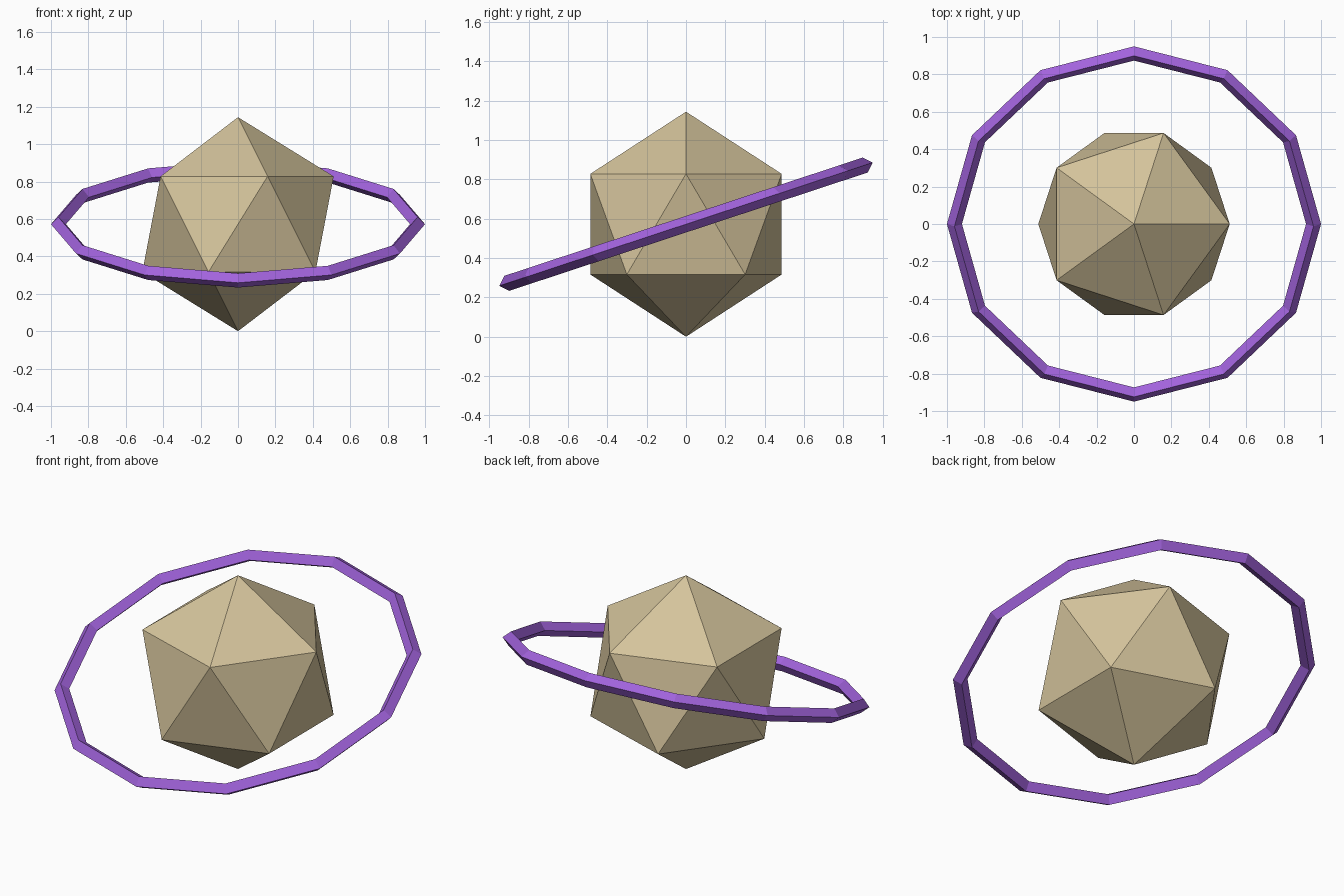
import bpy
import math

cube = bpy.data.objects.get("Cube")
if cube:
    bpy.data.objects.remove(cube, do_unlink=True)

RADIUS = 0.572
TILT = math.atan(0.33)


def make_material(name, rgb):
    mat = bpy.data.materials.new(name)
    mat.use_nodes = True
    colour = (*rgb, 1.0)
    mat.diffuse_color = colour
    mat.node_tree.nodes["Principled BSDF"].inputs["Base Color"].default_value = colour
    return mat


def finish(name, mat):
    obj = bpy.context.object
    obj.name = name
    obj.data.name = name
    obj.data.materials.append(mat)
    bpy.ops.object.shade_flat()
    return obj


sand = make_material("sand", (0.66, 0.55, 0.33))
purple = make_material("purple", (0.36, 0.125, 0.72))

# Faceted planet body
bpy.ops.mesh.primitive_ico_sphere_add(subdivisions=1, radius=RADIUS,
                                      location=(0, 0, RADIUS))
finish("planet", sand)

# Tilted twelve-sided ring with a diamond cross-section
bpy.ops.mesh.primitive_torus_add(major_segments=12, minor_segments=4,
                                 major_radius=0.96, minor_radius=0.04,
                                 location=(0, 0, RADIUS), rotation=(TILT, 0, 0))
finish("ring", purple)
